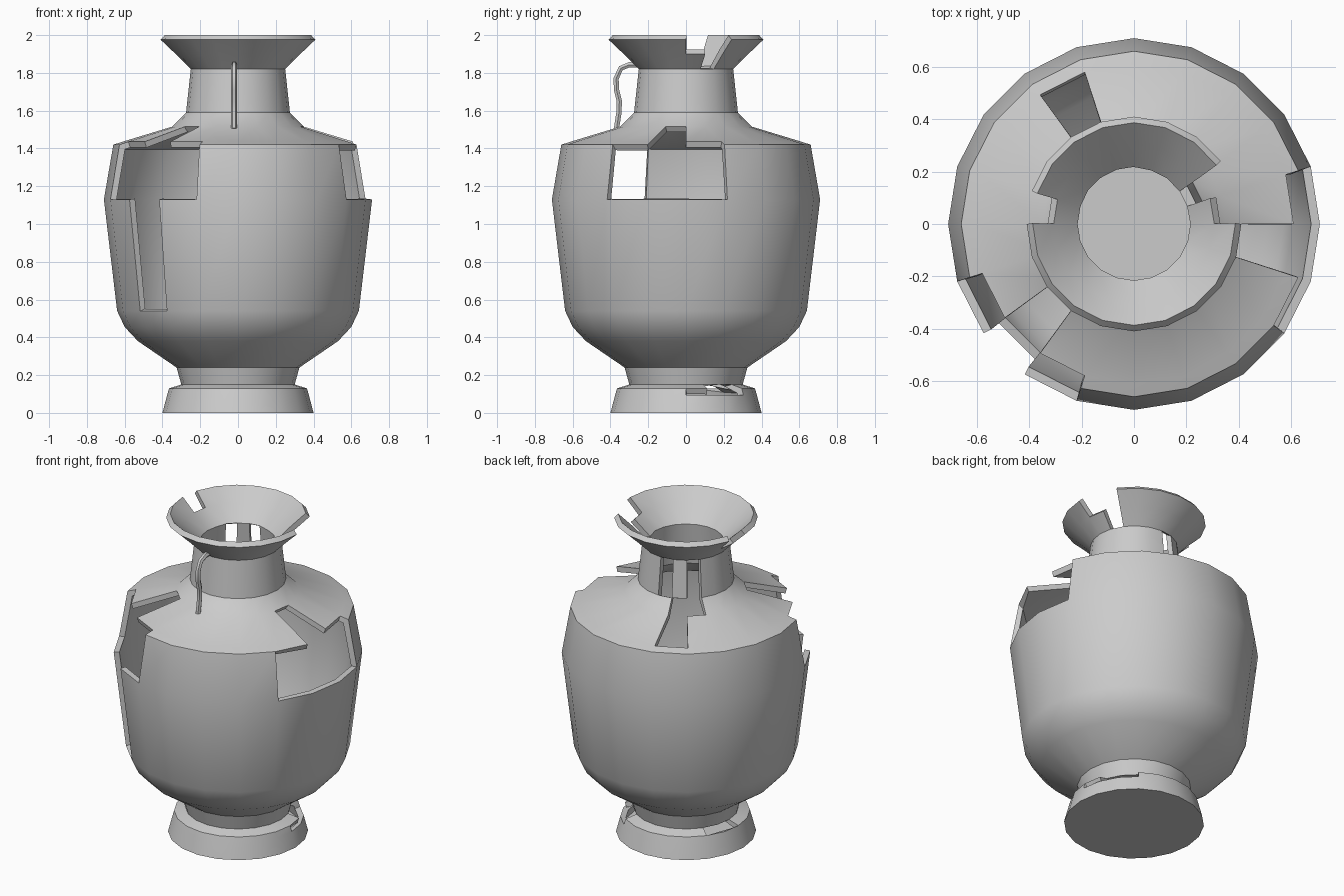
import bpy, bmesh, math

if "Cube" in bpy.data.objects:
    bpy.data.objects.remove(bpy.data.objects["Cube"])

SIDES = 20

# outer profile (radius, height), foot to rim
profile = [
    (0.40, 0.0), (0.375, 0.095), (0.365, 0.13), (0.30, 0.15), (0.325, 0.24),
    (0.53, 0.38), (0.60, 0.455), (0.64, 0.54), (0.71, 1.13), (0.66, 1.42),
    (0.61, 1.436), (0.35, 1.515), (0.275, 1.59), (0.25, 1.82),
    (0.33, 1.90), (0.41, 1.976)]

# broken pieces: profile band -> missing columns (18 degrees each, from +x)
broken = {
    1: {0, 1, 2},                  # foot chips
    2: {1, 2, 8, 9},
    7: {12},                       # body crack
    8: {11, 12, 13, 18, 19, 0},    # side holes
    9: {11, 12, 13, 19, 0},        # shoulder edge
    10: {12, 19, 6},               # shoulder
    11: {6, 7},                    # neck base
    12: {5, 7},                    # neck
    13: {1},                       # rim
    14: {0, 1, 9},
}


def activate(ob):
    bpy.ops.object.select_all(action='DESELECT')
    ob.select_set(True)
    bpy.context.view_layer.objects.active = ob


# vase shell: lathe the profile, skipping the broken faces
bm = bmesh.new()
rings = []
for r, z in profile:
    rings.append([bm.verts.new((r * math.cos(2 * math.pi * i / SIDES),
                                r * math.sin(2 * math.pi * i / SIDES), z))
                  for i in range(SIDES)])
bm.faces.new(rings[0][::-1])
for b in range(len(rings) - 1):
    for c in range(SIDES):
        if c in broken.get(b, ()):
            continue
        n = (c + 1) % SIDES
        bm.faces.new((rings[b][c], rings[b][n], rings[b + 1][n], rings[b + 1][c]))
mesh = bpy.data.meshes.new("vase_shell")
bm.to_mesh(mesh)
bm.free()
vase = bpy.data.objects.new("vase_shell", mesh)
bpy.context.collection.objects.link(vase)

# wall thickness, inward
activate(vase)
wall = vase.modifiers.new("wall", 'SOLIDIFY')
wall.thickness = 0.033
wall.offset = -1
wall.use_even_offset = True
bpy.ops.object.modifier_apply(modifier=wall.name)
bpy.ops.object.shade_smooth_by_angle(angle=math.radians(30))

# surviving front handle
path = [(-0.24, 1.843), (-0.30, 1.843), (-0.345, 1.825), (-0.37, 1.77),
        (-0.368, 1.71), (-0.353, 1.65), (-0.355, 1.59), (-0.368, 1.505)]
curve = bpy.data.curves.new("handle", 'CURVE')
curve.dimensions = '3D'
curve.bevel_depth = 0.016
curve.bevel_resolution = 1
curve.use_fill_caps = True
spline = curve.splines.new('POLY')
spline.points.add(len(path) - 1)
for p, (y, z) in zip(spline.points, path):
    p.co = (-0.02, y, z, 1)
handle = bpy.data.objects.new("handle", curve)
bpy.context.collection.objects.link(handle)
activate(handle)
bpy.ops.object.convert(target='MESH')
bpy.ops.object.shade_smooth_by_angle(angle=math.radians(50))
